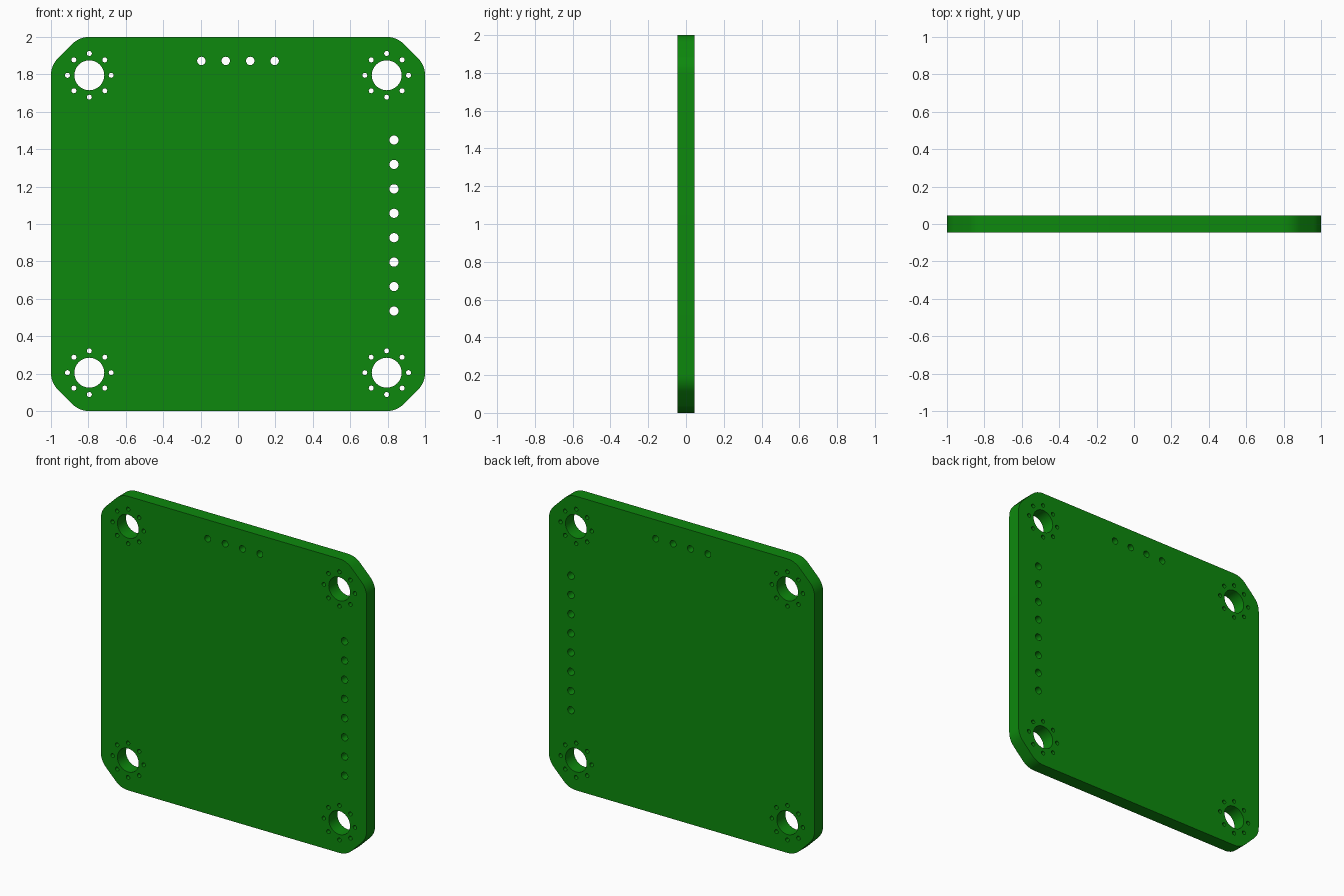
import bpy, bmesh
from math import sin, cos, pi, radians
from mathutils import Matrix

if "Cube" in bpy.data.objects:
    bpy.data.objects.remove(bpy.data.objects["Cube"])

HALF_THICK = 0.046
PITCH = 0.1306


def add_loop(curve, pts):
    s = curve.splines.new('POLY')
    s.points.add(len(pts) - 1)
    for p, (x, z) in zip(s.points, pts):
        p.co = (x, z, 0, 1)
    s.use_cyclic_u = True


def circle(x, z, r, n):
    return [(x + r * cos(2 * pi * i / n), z + r * sin(2 * pi * i / n)) for i in range(n)]


def board_outline(corner=0.205, r=0.13, steps=6):
    # chamfered corner with both chamfer ends filleted, turned to all four corners
    one = []
    for cx, cz, start in ((1 - r, 1 - corner, 0), (1 - corner, 1 - r, 45)):
        for i in range(steps + 1):
            a = radians(start + 45 * i / steps)
            one.append((cx + r * cos(a), cz + r * sin(a)))
    pts = []
    for k in range(4):
        c, s = round(cos(k * pi / 2)), round(sin(k * pi / 2))
        pts += [(c * x - s * z, s * x + c * z + 1) for x, z in one]
    return pts


# Board profile with all its holes
curve = bpy.data.curves.new("board_profile", 'CURVE')
curve.dimensions = '2D'
curve.fill_mode = 'BOTH'
curve.extrude = HALF_THICK
add_loop(curve, board_outline())

# Mounting holes, each ringed by eight small vias
for sx in (-1, 1):
    for sz in (-1, 1):
        hx, hz = sx * 0.795, 1 + sz * 0.795
        add_loop(curve, circle(hx, hz, 0.08, 32))
        for vx, vz in circle(hx, hz, 0.117, 8):
            add_loop(curve, circle(vx, vz, 0.0135, 16))

# Pin header holes along the top and the right side
for i in range(4):
    add_loop(curve, circle((i - 1.5) * PITCH, 1.872, 0.0225, 24))
for i in range(8):
    add_loop(curve, circle(0.834, 0.992 + (i - 3.5) * PITCH, 0.0245, 24))

# Turn the filled profile into a clean upright mesh
helper = bpy.data.objects.new("board_profile", curve)
bpy.context.collection.objects.link(helper)
bpy.context.view_layer.update()
mesh = bpy.data.meshes.new_from_object(helper.evaluated_get(bpy.context.evaluated_depsgraph_get()))
bpy.data.objects.remove(helper)
bm = bmesh.new()
bm.from_mesh(mesh)
bmesh.ops.remove_doubles(bm, verts=bm.verts, dist=1e-5)
bmesh.ops.transform(bm, matrix=Matrix.Rotation(pi / 2, 4, 'X'), verts=bm.verts)
bmesh.ops.recalc_face_normals(bm, faces=bm.faces)
bm.to_mesh(mesh)
bm.free()

board = bpy.data.objects.new("circuit_board", mesh)
bpy.context.collection.objects.link(board)

# Green solder mask
mat = bpy.data.materials.new("board_green")
mat.diffuse_color = (0.004, 0.25, 0.004, 1)
mat.use_nodes = True
mat.node_tree.nodes["Principled BSDF"].inputs["Base Color"].default_value = mat.diffuse_color
mesh.materials.clear()
mesh.materials.append(mat)

bpy.context.view_layer.objects.active = board
board.select_set(True)
bpy.ops.object.shade_smooth_by_angle(angle=radians(30))
